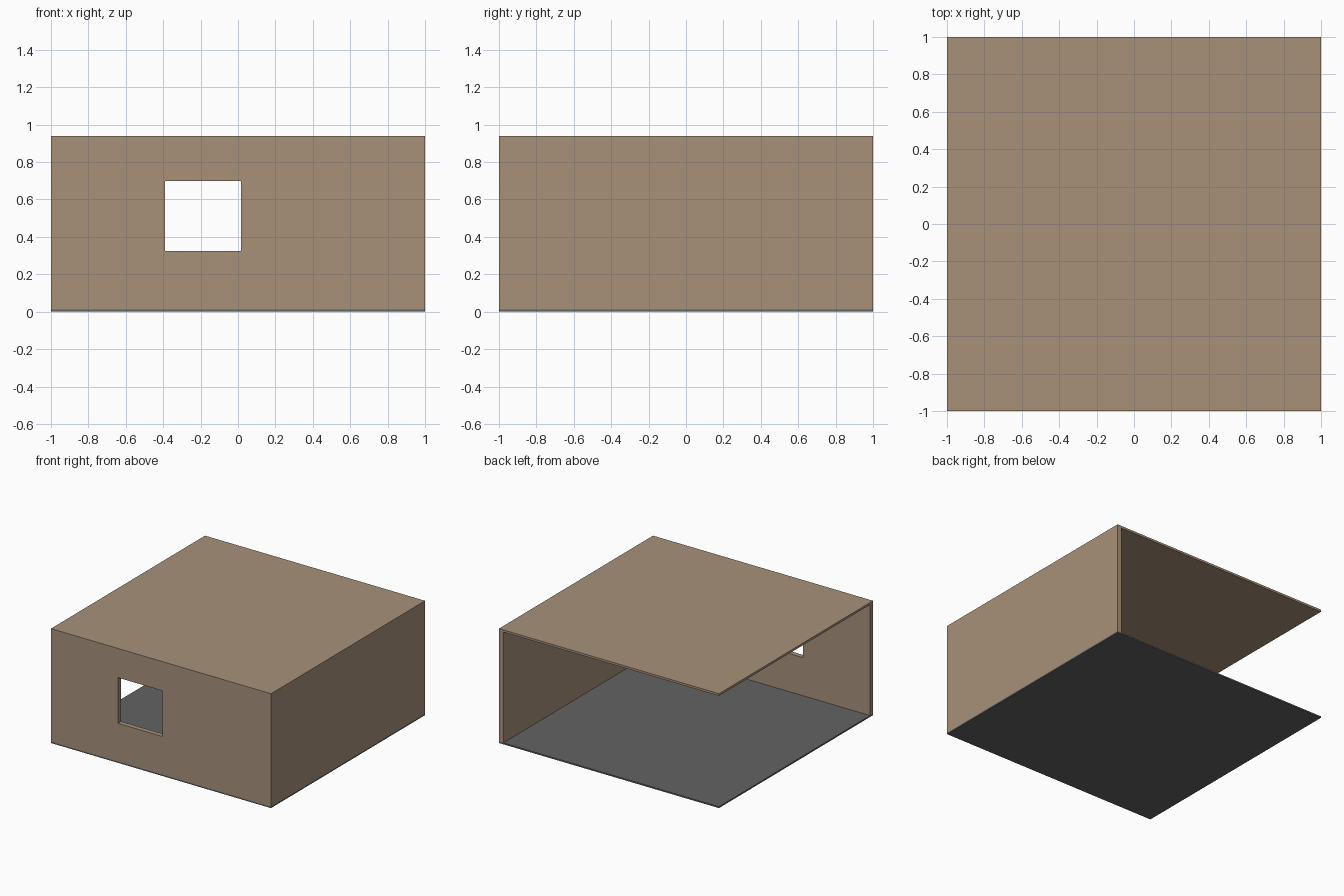
import bpy

if "Cube" in bpy.data.objects:
    bpy.data.objects.remove(bpy.data.objects["Cube"])

FLOOR, TOP, WALL, ROOF = 0.012, 0.94, 0.04, 0.018


def box(name, lo, hi, mat=None):
    size = [b - a for a, b in zip(lo, hi)]
    mid = [(a + b) / 2 for a, b in zip(lo, hi)]
    bpy.ops.mesh.primitive_cube_add(size=1, location=mid)
    ob = bpy.context.object
    ob.name = ob.data.name = name
    ob.scale = size
    bpy.ops.object.transform_apply(location=False, rotation=False, scale=True)
    if mat:
        ob.data.materials.append(mat)
    return ob


def material(name, rgb):
    mat = bpy.data.materials.new(name)
    mat.diffuse_color = (*rgb, 1)
    mat.use_nodes = True
    mat.node_tree.nodes["Principled BSDF"].inputs["Base Color"].default_value = mat.diffuse_color
    return mat


def cut(target, cutter):
    mod = target.modifiers.new("cut", 'BOOLEAN')
    mod.operation = 'DIFFERENCE'
    mod.solver = 'EXACT'
    mod.object = cutter
    bpy.context.view_layer.objects.active = target
    bpy.ops.object.modifier_apply(modifier=mod.name)
    bpy.data.objects.remove(cutter)


plaster = material("plaster", (0.39, 0.285, 0.195))
dark_grey = material("floor_grey", (0.125, 0.125, 0.125))

# Floor slab
box("floor", (-1, -1, 0), (1, 1, FLOOR), dark_grey)

# Roof with front and right walls; the back and left sides are open
shell = box("walls_and_roof", (-1, -1, FLOOR), (1, 1, TOP), plaster)
cut(shell, box("room_cutter", (-1.5, -1 + WALL, -0.5), (1 - WALL, 1.5, TOP - ROOF)))

# Window opening in the front wall
cut(shell, box("window_cutter", (-0.39, -1.2, 0.325), (0.015, -0.8, 0.70)))
